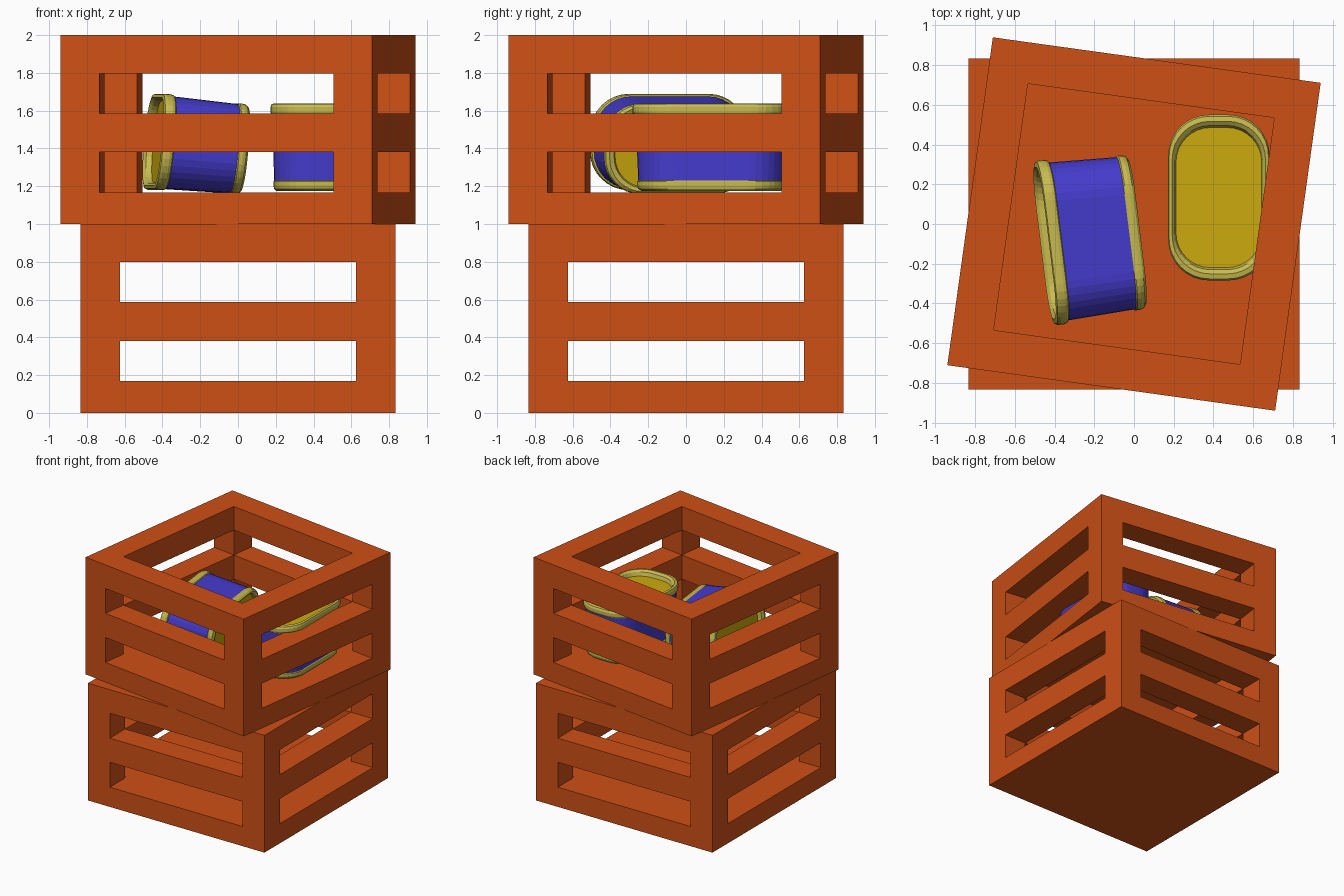
import bpy, bmesh, math
from mathutils import Matrix, Vector

if "Cube" in bpy.data.objects:
    bpy.data.objects.remove(bpy.data.objects["Cube"])


def material(name, rgb):
    m = bpy.data.materials.new(name)
    m.diffuse_color = (*rgb, 1)
    m.use_nodes = True
    m.node_tree.nodes["Principled BSDF"].inputs["Base Color"].default_value = m.diffuse_color
    return m


ORANGE = material("orange_paint", (0.62, 0.08, 0.008))
BLUE = material("blue_label", (0.06, 0.045, 0.62))
RIM = material("pale_metal", (0.58, 0.50, 0.08))
LID = material("yellow_lid", (0.60, 0.40, 0.004))


def finish(name, bm, mats, matrix):
    bmesh.ops.recalc_face_normals(bm, faces=bm.faces)
    me = bpy.data.meshes.new(name)
    bm.to_mesh(me)
    bm.free()
    for m in mats:
        me.materials.append(m)
    ob = bpy.data.objects.new(name, me)
    ob.matrix_world = matrix
    bpy.context.collection.objects.link(ob)
    return ob


# Slatted crate: solid cells on a coarse grid, skinned only on exposed sides
def crate(name, z, angle):
    xs = [-0.833, -0.626, 0.626, 0.833]
    zs = [0, 0.168, 0.38, 0.586, 0.798, 1.0]

    def solid(i, j, k):
        if not (0 <= i < 3 and 0 <= j < 3 and 0 <= k < 5):
            return False
        mids = (i == 1) + (j == 1)
        return mids == 0 or (mids == 1 and k % 2 == 0) or k == 0

    bm = bmesh.new()
    for i in range(3):
        for j in range(3):
            for k in range(5):
                if not solid(i, j, k):
                    continue
                for axis in range(3):
                    for side in (0, 1):
                        n = [i, j, k]
                        n[axis] += 2 * side - 1
                        if solid(*n):
                            continue
                        u, v = (axis + 1) % 3, (axis + 2) % 3
                        loop = []
                        for du, dv in ((0, 0), (1, 0), (1, 1), (0, 1)):
                            c = [i, j, k]
                            c[axis] += side
                            c[u] += du
                            c[v] += dv
                            loop.append(bm.verts.new((xs[c[0]], xs[c[1]], zs[c[2]])))
                        bm.faces.new(loop)
    bmesh.ops.remove_doubles(bm, verts=bm.verts, dist=1e-4)
    return finish(name, bm, [ORANGE],
                  Matrix.Translation((0, 0, z)) @ Matrix.Rotation(math.radians(angle), 4, 'Z'))


# Tin can: rounded-rectangle rings lofted along a rim / label / rim profile
def can(name, matrix):
    hx, hy, r, seg = 0.255, 0.417, 0.205, 8
    outline = []
    for q, (sx, sy) in enumerate(((1, 1), (-1, 1), (-1, -1), (1, -1))):
        for s in range(seg + 1):
            a = math.pi / 2 * (q + s / seg)
            outline.append((sx * (hx - r) + r * math.cos(a), sy * (hy - r) + r * math.sin(a)))
    profile = [(0.80, 0.03), (0.82, 0.008), (0.88, 0), (0.925, 0.012), (0.94, 0.03),
               (0.94, 0.05), (0.925, 0.056), (0.96, 0.40), (0.985, 0.405), (1, 0.42),
               (1, 0.445), (0.98, 0.46), (0.92, 0.465), (0.87, 0.45), (0.845, 0.42)]
    bm = bmesh.new()
    rings = [[bm.verts.new((x * s, y * s, z)) for x, y in outline] for s, z in profile]
    n = len(outline)
    for k in range(len(rings) - 1):
        for i in range(n):
            j = (i + 1) % n
            f = bm.faces.new((rings[k][i], rings[k][j], rings[k + 1][j], rings[k + 1][i]))
            f.material_index = 1 if k == 6 else 0
    for ring in (rings[0], rings[-1]):
        bm.faces.new(ring).material_index = 2
    return finish(name, bm, [RIM, BLUE, LID], matrix)


# Stacked crates
crate("lower_crate", 0, 0)
crate("upper_crate", 1, -7.9)

# Upright can and can lying on its side
can("standing_can", Matrix.Translation((0.427, 0.133, 1.174)))

turn, tilt = math.radians(7), math.radians(5.2)
zl = Vector((-math.cos(turn) * math.cos(tilt), -math.sin(turn) * math.cos(tilt), math.sin(tilt)))
yl = Vector((-math.sin(turn), math.cos(turn), 0))
xl = yl.cross(zl)
pose = Matrix((xl, yl, zl)).transposed().to_4x4()
can("lying_can", Matrix.Translation((0.01, -0.04, 1.395)) @ pose)
